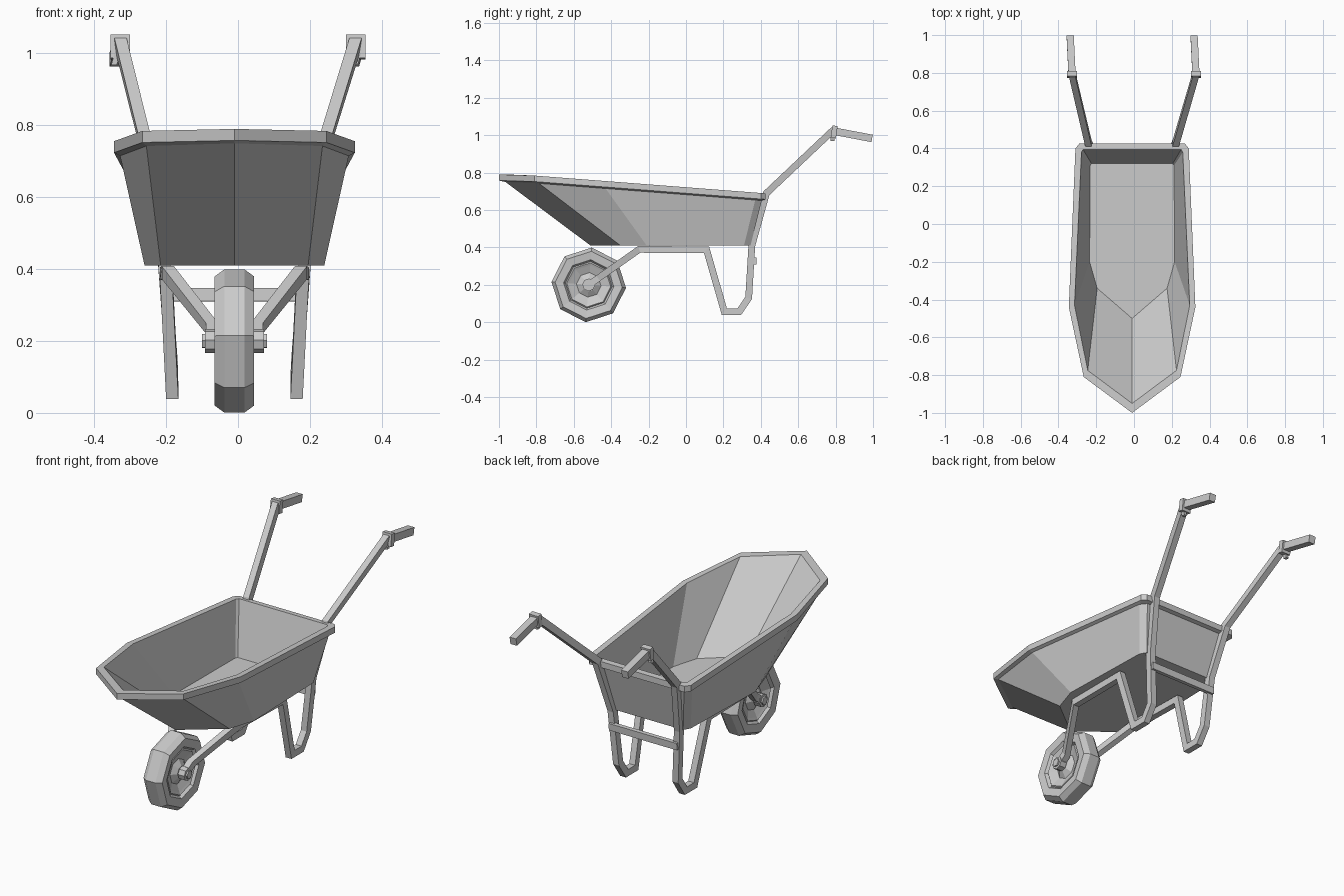
import bpy
import bmesh
import math
from mathutils import Vector

if "Cube" in bpy.data.objects:
    bpy.data.objects.remove(bpy.data.objects["Cube"], do_unlink=True)

grey = bpy.data.materials.new("plain grey")
grey.use_nodes = True
grey.diffuse_color = (0.6, 0.6, 0.6, 1)
grey.node_tree.nodes["Principled BSDF"].inputs["Base Color"].default_value = (0.6, 0.6, 0.6, 1)

CX = -0.01  # tray and wheel sit slightly off the handle centre


def loft(name, rings, capped=True, closed=False):
    """Skin a list of equal-length point rings into one flat-shaded object."""
    bm = bmesh.new()
    loops = [[bm.verts.new(p) for p in ring] for ring in rings]
    pairs = list(zip(loops, loops[1:]))
    if closed:
        pairs.append((loops[-1], loops[0]))
    for a, b in pairs:
        n = len(a)
        for i in range(n):
            j = (i + 1) % n
            bm.faces.new((a[i], a[j], b[j], b[i]))
    if capped and not closed:
        bm.faces.new(loops[0])
        bm.faces.new(loops[-1])
    bmesh.ops.recalc_face_normals(bm, faces=bm.faces)
    mesh = bpy.data.meshes.new(name)
    bm.to_mesh(mesh)
    bm.free()
    mesh.materials.append(grey)
    obj = bpy.data.objects.new(name, mesh)
    bpy.context.collection.objects.link(obj)
    return obj


def bar(name, path, half_x, half_n):
    """Sweep a rectangle along a path with mitred corners in the side plane."""
    pts = [Vector(p) for p in path]
    rings = []
    for i, p in enumerate(pts):
        before = p - pts[i - 1] if i else pts[1] - p
        after = pts[i + 1] - p if i < len(pts) - 1 else before
        n1 = Vector((0, -before.z, before.y)).normalized()
        n2 = Vector((0, -after.z, after.y)).normalized()
        n = (n1 + n2).normalized()
        n *= half_n / n.dot(n1)
        x = Vector((half_x, 0, 0))
        rings.append([p + x + n, p - x + n, p - x - n, p + x - n])
    return loft(name, rings)


def side_path(points, s):
    return [((0 if z > 1 else CX) + s * x, y, z) for x, y, z in points]


# Tray: half outlines run from the nose to the back
def outline(half, height):
    right = [(CX + x, y, height(y)) for x, y in half]
    left = [(CX - x, y, height(y)) for x, y in reversed(half[1:])]
    return right + left


def rim_z(y):
    return min(0.722 - 0.077 * y, 0.79)


outer_floor = [(0, -0.51), (0.205, -0.35), (0.25, -0.21), (0.235, 0.31), (0.215, 0.345)]
under_rim = [(0, -0.965), (0.245, -0.785), (0.318, -0.43), (0.285, 0.37), (0.262, 0.405)]
rim_out = [(0, -1.0), (0.256, -0.81), (0.335, -0.44), (0.3, 0.4), (0.28, 0.425)]
rim_in = [(0, -0.95), (0.235, -0.775), (0.305, -0.43), (0.268, 0.38), (0.26, 0.395)]
inner_floor = [(0, -0.5), (0.185, -0.34), (0.225, -0.2), (0.222, 0.31), (0.215, 0.32)]
loft("tray", [
    outline(outer_floor, lambda y: 0.41),
    outline(under_rim, lambda y: rim_z(y) - 0.04),
    outline(rim_out, lambda y: rim_z(y) - 0.032),
    outline(rim_out, rim_z),
    outline(rim_in, rim_z),
    outline(inner_floor, lambda y: 0.42),
])

# Frame sides: axle arm, rail, leg loop and handle bar in one sweep
frame = [
    (0.062, -0.54, 0.185), (0.062, -0.47, 0.235), (0.185, -0.25, 0.39),
    (0.19, 0.11, 0.387), (0.173, 0.205, 0.057), (0.173, 0.285, 0.057),
    (0.174, 0.335, 0.13), (0.195, 0.352, 0.41), (0.232, 0.43, 0.69),
    (0.327, 0.79, 1.03),
]
collar = [(0.328, 0.778, 1.02), (0.328, 0.806, 1.016)]
grip = [(0.328, 0.79, 1.022), (0.328, 0.995, 0.983)]
for s, side in ((1, "left"), (-1, "right")):
    bar("frame_" + side, side_path(frame, s), 0.017, 0.018)
    bar("collar_" + side, side_path(collar, s), 0.027, 0.033)
    bar("grip_" + side, side_path(grip, s), 0.019, 0.02)
    # Small stop under the collar
    bar("stop_" + side, side_path([(0.335, 0.783, 1.001), (0.335, 0.783, 0.968)], s), 0.008, 0.01)

# Cross brace behind the legs
bar("cross_brace", [(CX, 0.365, 0.31), (CX, 0.367, 0.347)], 0.2, 0.011)


# Wheel parts: eight-sided lathes around the axle
def lathe(name, profile, sides=8, **kw):
    rings = []
    for x, r in profile:
        angles = [math.tau * i / sides - 0.08 for i in range(sides)]
        rings.append([(CX + x, -0.52 + r * math.cos(a), 0.2 + r * math.sin(a)) for a in angles])
    return loft(name, rings, **kw)


def mirrored(half):
    return half + [(-x, r) for x, r in reversed(half)]


lathe("tyre", mirrored([(0.035, 0.125), (0.05, 0.135), (0.055, 0.18), (0.028, 0.2)]), closed=True)
lathe("wheel_rim", mirrored([(0.02, 0.065), (0.036, 0.105), (0.042, 0.118), (0.03, 0.13)]), closed=True)
lathe("hub", mirrored([(0.04, 0.035), (0.018, 0.07)]))
lathe("axle", mirrored([(0.09, 0.022)]), sides=6)
for s, side in ((1, "left"), (-1, "right")):
    lathe("axle_nut_" + side, [(s * 0.045, 0.034), (s * 0.082, 0.034)])
